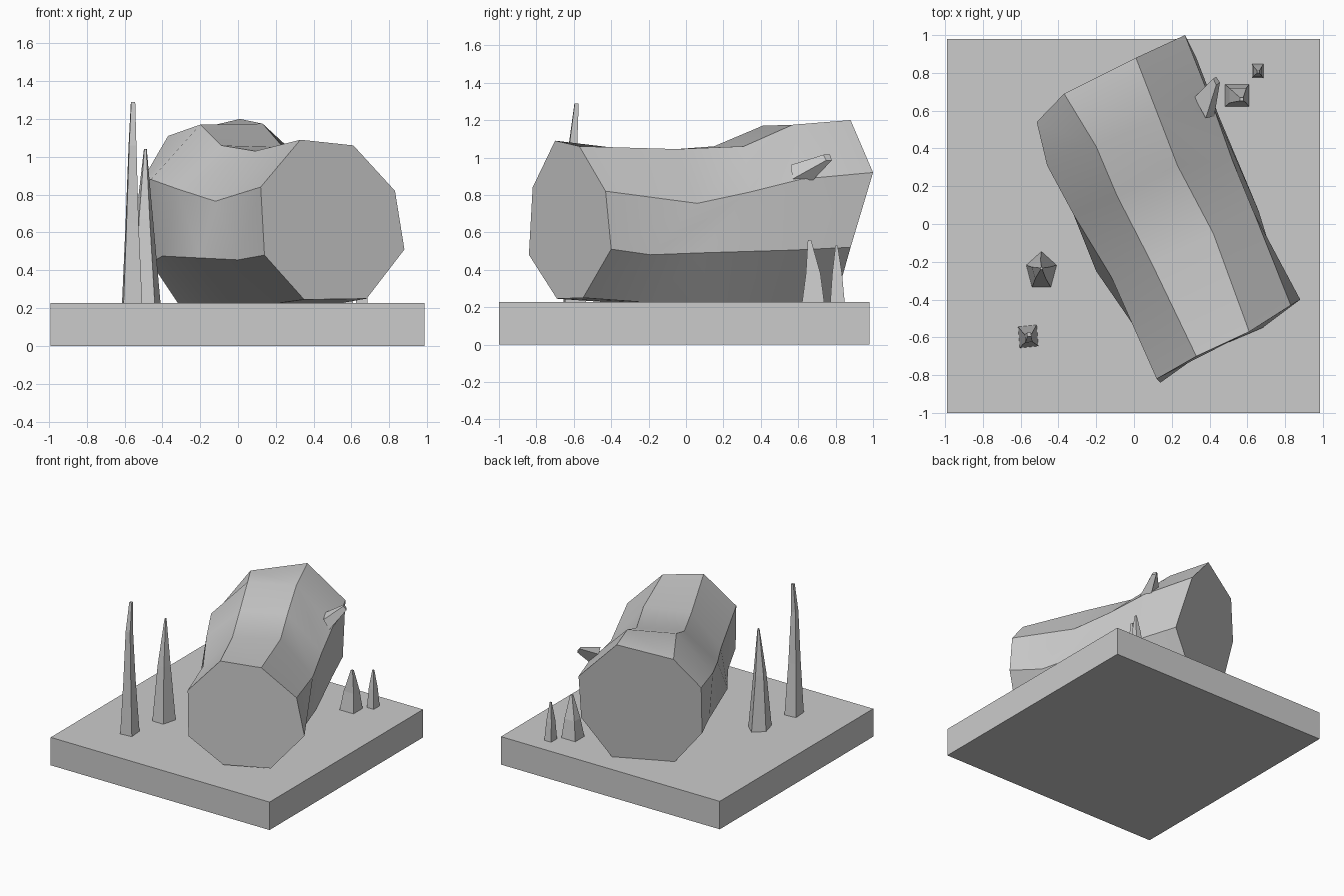
import bpy, bmesh, math
from mathutils import Vector

if "Cube" in bpy.data.objects:
    bpy.data.objects.remove(bpy.data.objects["Cube"])


def make_object(name, verts, faces, smooth=False):
    me = bpy.data.meshes.new(name)
    bm = bmesh.new()
    vs = [bm.verts.new(v) for v in verts]
    for f in faces:
        bm.faces.new([vs[i] for i in f])
    bmesh.ops.recalc_face_normals(bm, faces=bm.faces)
    bm.to_mesh(me)
    bm.free()
    ob = bpy.data.objects.new(name, me)
    bpy.context.collection.objects.link(ob)
    if smooth:
        bpy.ops.object.select_all(action='DESELECT')
        ob.select_set(True)
        bpy.context.view_layer.objects.active = ob
        bpy.ops.object.shade_smooth_by_angle(angle=math.radians(28))
    return ob


def loft(name, rings, smooth=False):
    n = len(rings[0])
    verts = [p for r in rings for p in r]
    faces = [(i * n + j, i * n + (j + 1) % n, (i + 1) * n + (j + 1) % n, (i + 1) * n + j)
             for i in range(len(rings) - 1) for j in range(n)]
    faces += [tuple(range(n)), tuple(range(len(verts) - n, len(verts)))]
    return make_object(name, verts, faces, smooth)


def resample(path, count):
    pts = [Vector(p) for p in path]
    out = []
    for i in range(count):
        t = i * (len(pts) - 1) / (count - 1)
        k = min(int(t), len(pts) - 2)
        out.append(pts[k].lerp(pts[k + 1], t - k))
    return out


def spike(name, sections, sides, turn):
    # each section: x, y, z, x radius, y radius
    rings = []
    for x, y, z, rx, ry in sections:
        angles = [math.radians(turn) + math.tau * k / sides for k in range(sides)]
        rings.append([(x + rx * math.cos(a), y + ry * math.sin(a), z) for a in angles])
    return loft(name, rings)


# ground slab
bpy.ops.mesh.primitive_cube_add(size=1, location=(-0.003, -0.01, 0.114))
slab = bpy.context.object
slab.name = "ground_slab"
slab.scale = (1.976, 1.98, 0.228)

# eight long ridges of the log, each from the back end to the front end
ridges = [
    [(-.37, .69, 1.11), (-.20, .41, 1.17), (-.09, .15, 1.06), (.09, -.20, 1.03), (.33, -.70, 1.09)],
    [(.01, .88, 1.20), (.13, .57, 1.175), (.23, .31, 1.06), (.42, -.05, 1.045), (.61, -.57, 1.06)],
    [(.27, 1.0, .92), (.42, .62, .885), (.52, .34, .815), (.635, .06, .755), (.83, -.43, .82)],
    [(.33, .88, .52), (.45, .57, .505), (.66, .07, .49), (.74, -.19, .48), (.88, -.40, .51)],
    [(.09, .79, .20), (.40, .15, .20), (.68, -.55, .25)],
    [(-.30, .61, .20), (.02, -.05, .20), (.35, -.69, .245)],
    [(-.46, .45, .44), (-.40, .27, .475), (-.20, -.25, .465), (0, -.54, .455), (.14, -.84, .48)],
    [(-.515, .54, .86), (-.46, .31, .88), (-.32, .05, .83), (-.12, -.28, .765), (.12, -.82, .84)],
]
loft("log", list(zip(*[resample(r, 5) for r in ridges])), smooth=True)

# broken branch stub on the log
stub_base = [(.32, .67, .96), (.38, .56, .96), (.425, .57, .885), (.40, .68, .88)]
stub_tip = [(.42, .77, 1.015), (.435, .735, 1.015), (.455, .75, .985), (.435, .78, .985)]
loft("branch_stub", [stub_base, stub_tip])

# grass blades
spike("tall_blade", [(-.56, -.595, .22, .07, .08), (-.56, -.60, .65, .045, .05),
                     (-.558, -.605, 1.06, .027, .03), (-.555, -.585, 1.29, .015, .015)], 4, 50)
spike("medium_blade", [(-.49, -.25, .22, .085, .105), (-.495, -.245, .67, .048, .055),
                       (-.49, -.235, 1.04, .008, .008)], 5, 90)
spike("short_blade", [(.545, .68, .22, .09, .085), (.55, .68, .38, .063, .055),
                      (.57, .66, .56, .012, .012)], 4, 45)
spike("small_blade", [(.655, .81, .22, .044, .055), (.655, .808, .38, .032, .037),
                      (.658, .805, .53, .008, .008)], 4, 45)
